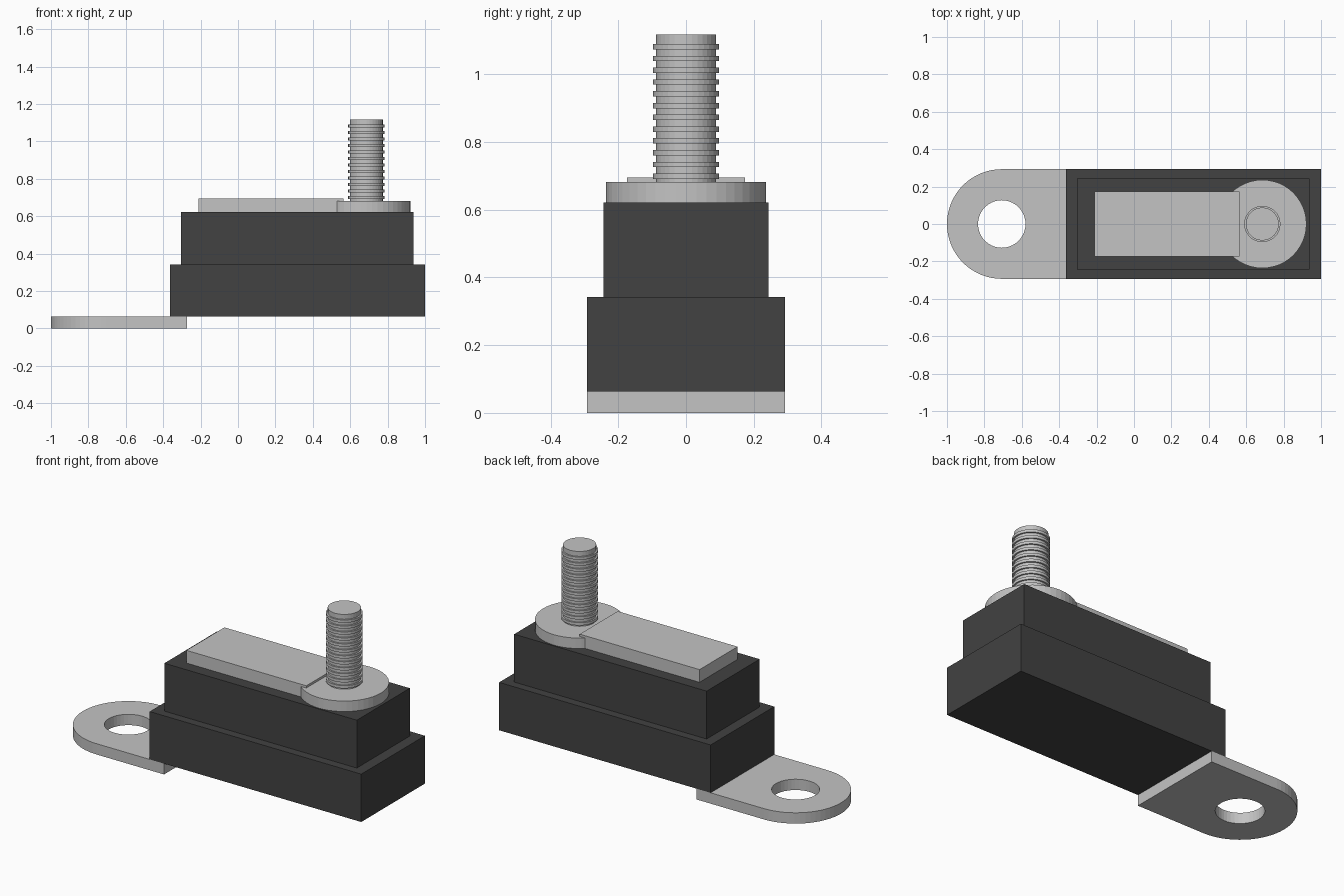
import bpy, bmesh, math

if "Cube" in bpy.data.objects:
    bpy.data.objects.remove(bpy.data.objects["Cube"])


def material(name, value):
    m = bpy.data.materials.new(name)
    m.diffuse_color = (value, value, value, 1)
    m.use_nodes = True
    m.node_tree.nodes["Principled BSDF"].inputs["Base Color"].default_value = m.diffuse_color
    return m


METAL = material("grey metal", 0.55)
PLASTIC = material("black plastic", 0.054)


def finish(name, bm, mat):
    bmesh.ops.recalc_face_normals(bm, faces=bm.faces)
    me = bpy.data.meshes.new(name)
    bm.to_mesh(me)
    bm.free()
    me.materials.append(mat)
    ob = bpy.data.objects.new(name, me)
    bpy.context.collection.objects.link(ob)
    return ob


def box(name, x0, x1, half_y, z0, z1, mat):
    bm = bmesh.new()
    bmesh.ops.create_cube(bm, size=1)
    for v in bm.verts:
        v.co = (x1 if v.co.x > 0 else x0,
                half_y if v.co.y > 0 else -half_y,
                z1 if v.co.z > 0 else z0)
    return finish(name, bm, mat)


def lathe(name, x, profile, sides, mat):
    """Closed solid turned about a vertical axis from (radius, z) points."""
    bm = bmesh.new()
    rings = [[bm.verts.new((x + r * math.cos(2 * math.pi * i / sides),
                            r * math.sin(2 * math.pi * i / sides), z))
              for i in range(sides)] for r, z in profile]
    for a, b in zip(rings, rings[1:]):
        for i in range(sides):
            j = (i + 1) % sides
            bm.faces.new((a[i], a[j], b[j], b[i]))
    bm.faces.new(rings[0])
    bm.faces.new(rings[-1])
    return finish(name, bm, mat)


def arc(cx, r, start, end, n):
    return [(cx + r * math.cos(start + (end - start) * i / n),
             r * math.sin(start + (end - start) * i / n)) for i in range(n + 1)]


# Lug plate: rounded outline with a bolt hole, extruded upwards
W = 0.293
outline = arc(-0.707, W, math.pi / 2, 3 * math.pi / 2, 32) + [(-0.272, -W), (-0.272, W)]
hole = arc(-0.707, 0.127, 0, 2 * math.pi, 40)[:-1]
bm = bmesh.new()
edges = []
for loop in (outline, hole):
    vs = [bm.verts.new((x, y, 0)) for x, y in loop]
    edges += [bm.edges.new((vs[i - 1], vs[i])) for i in range(len(vs))]
bmesh.ops.triangle_fill(bm, use_beauty=True, edges=edges)
ext = bmesh.ops.extrude_face_region(bm, geom=bm.faces[:], use_keep_orig=True)
for v in ext["geom"]:
    if isinstance(v, bmesh.types.BMVert):
        v.co.z = 0.063
finish("lug_plate", bm, METAL)

# Stepped housing
box("lower_housing", -0.364, 1.0, W, 0.063, 0.342, PLASTIC)
box("upper_housing", -0.304, 0.937, 0.244, 0.342, 0.621, PLASTIC)

# Top contact bar and stud flange
box("contact_bar", -0.21, 0.563, 0.175, 0.621, 0.695, METAL)
lathe("stud_flange", 0.686, [(0.236, 0.621), (0.236, 0.682)], 48, METAL)

# Threaded stud with evenly spaced ridges
CORE, RIDGE = 0.088, 0.097
profile = [(CORE, 0.66)]
for i in range(12):
    z = 0.699 + i * 0.0348
    profile += [(CORE, z - 0.008), (RIDGE, z - 0.008), (RIDGE, z + 0.008), (CORE, z + 0.008)]
profile.append((CORE, 1.118))
lathe("threaded_stud", 0.686, profile, 32, METAL)
